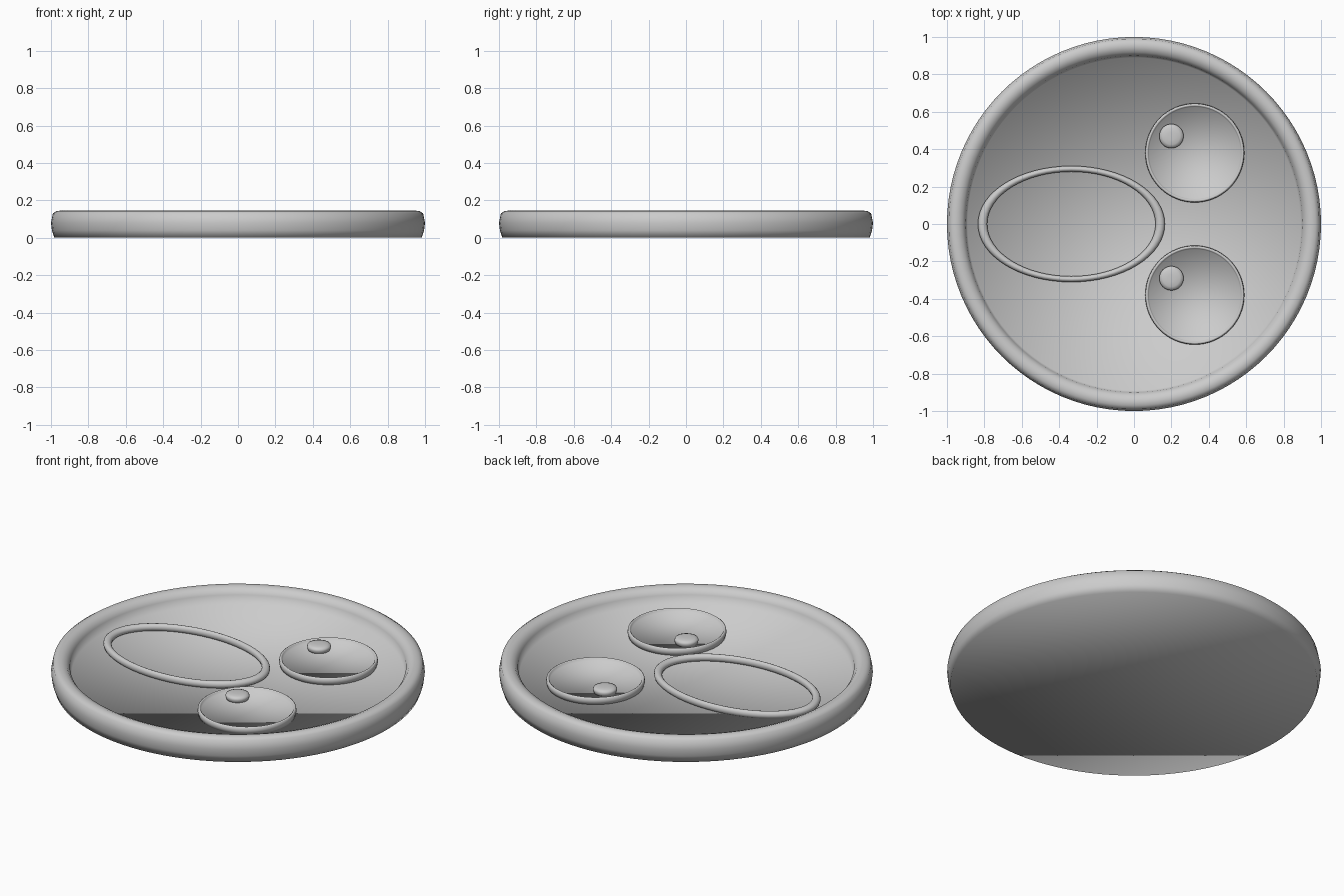
import bpy, bmesh, math

if "Cube" in bpy.data.objects:
    bpy.data.objects.remove(bpy.data.objects["Cube"])

mat = bpy.data.materials.new("light_grey")
mat.diffuse_color = (0.6, 0.6, 0.6, 1)
mat.use_nodes = True
mat.node_tree.nodes["Principled BSDF"].inputs["Base Color"].default_value = mat.diffuse_color


def lathe(name, profile, loc=(0, 0), scale=(1, 1), segs=64, closed=False):
    """Revolve an (r, z) profile; open profiles get flat end caps."""
    bm = bmesh.new()
    rings = []
    for r, z in profile:
        rings.append([bm.verts.new((r * scale[0] * math.cos(2 * math.pi * i / segs),
                                    r * scale[1] * math.sin(2 * math.pi * i / segs), z))
                      for i in range(segs)])
    pairs = list(zip(rings, rings[1:]))
    if closed:
        pairs.append((rings[-1], rings[0]))
    else:
        bm.faces.new(list(reversed(rings[0])))
        bm.faces.new(rings[-1])
    for a, b in pairs:
        for i in range(segs):
            j = (i + 1) % segs
            bm.faces.new((a[i], a[j], b[j], b[i]))
    bmesh.ops.recalc_face_normals(bm, faces=bm.faces)
    for f in bm.faces:
        f.smooth = True
    me = bpy.data.meshes.new(name)
    bm.to_mesh(me)
    bm.free()
    me.materials.append(mat)
    ob = bpy.data.objects.new(name, me)
    ob.location = (loc[0], loc[1], 0)
    bpy.context.collection.objects.link(ob)
    return ob


# round plate: flat base, bulged side, rounded rim, flat floor
lathe("plate", [(0.982, 0), (0.995, 0.04), (1.0, 0.08), (0.99, 0.13), (0.97, 0.143),
                (0.945, 0.145), (0.918, 0.135), (0.9, 0.11), (0.89, 0.06)], segs=96)

# raised oval ring on the plate floor
oval = [(0.295 + 0.0155 * math.cos(a), 0.08 + 0.021 * math.sin(a))
        for a in (2 * math.pi * k / 12 for k in range(12))]
lathe("oval_ring", oval, (-0.335, 0), (1.61, 1), closed=True)

# two small round dishes, each with a knob
for side, y in (("back", 0.38), ("front", -0.38)):
    lathe("small_dish_" + side, [(0.258, 0.055), (0.265, 0.08), (0.262, 0.096), (0.255, 0.101),
                                 (0.249, 0.096), (0.244, 0.083)], (0.325, y))
    lathe("knob_" + side, [(0.057, 0.075), (0.065, 0.1), (0.061, 0.11),
                           (0.045, 0.116), (0.02, 0.118)], (0.2, y + 0.09), segs=32)
